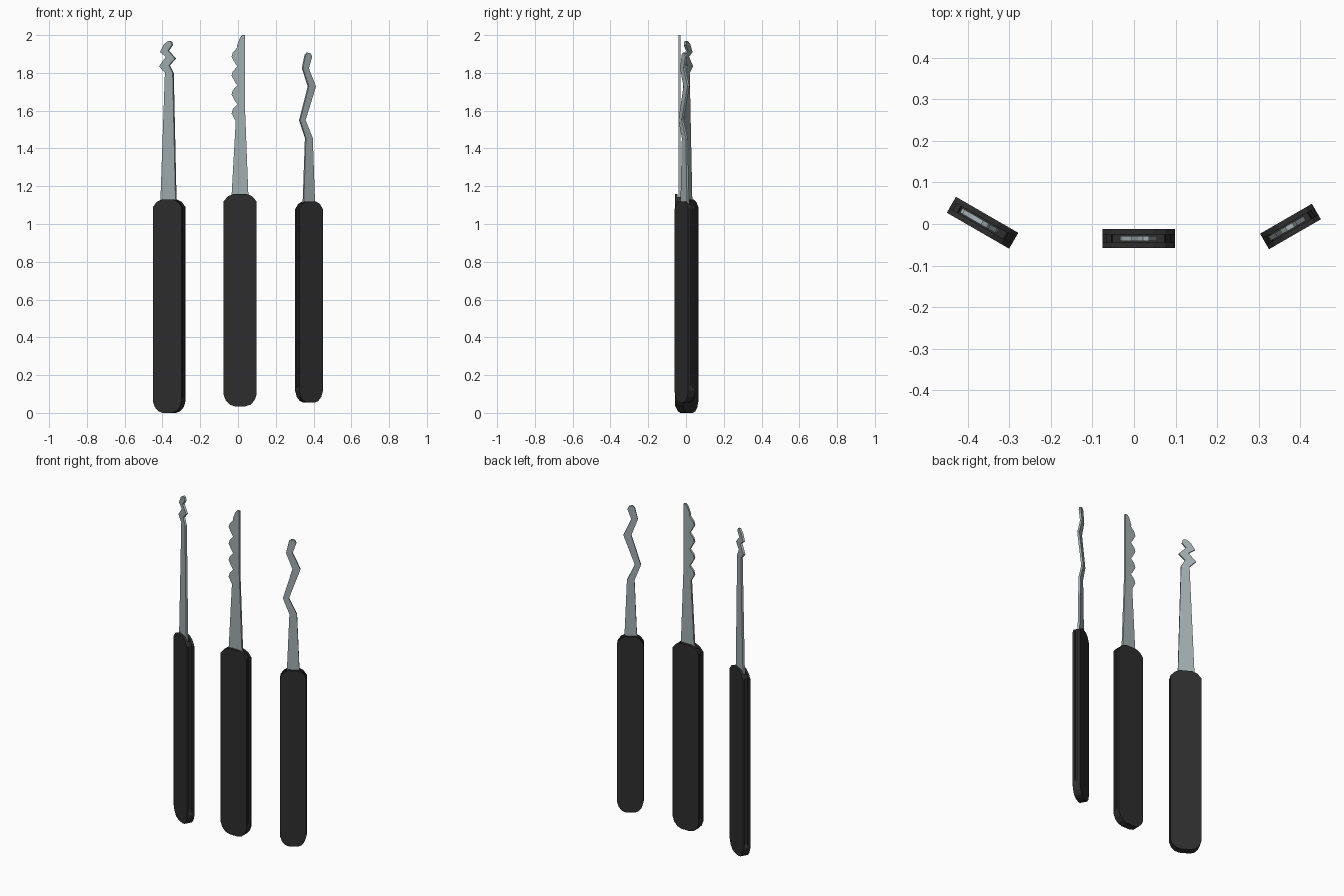
import bpy, bmesh, math
from mathutils import Matrix, Vector

if "Cube" in bpy.data.objects:
    bpy.data.objects.remove(bpy.data.objects["Cube"])


def material(name, rgb):
    m = bpy.data.materials.new(name)
    m.diffuse_color = (*rgb, 1)
    m.use_nodes = True
    m.node_tree.nodes["Principled BSDF"].inputs["Base Color"].default_value = m.diffuse_color
    return m


BLACK = material("black_rubber", (0.027, 0.027, 0.027))
STEEL = material("brushed_steel", (0.36, 0.42, 0.44))


def plate(name, outline, y0, y1, mat, place):
    """Extrude an x/z outline from depth y0 to y1."""
    bm = bmesh.new()
    face = bm.faces.new([bm.verts.new((x, y0, z)) for x, z in outline])
    ext = bmesh.ops.extrude_face_region(bm, geom=[face])
    moved = [v for v in ext["geom"] if isinstance(v, bmesh.types.BMVert)]
    bmesh.ops.translate(bm, verts=moved, vec=(0, y1 - y0, 0))
    bmesh.ops.recalc_face_normals(bm, faces=bm.faces)
    me = bpy.data.meshes.new(name)
    bm.to_mesh(me)
    bm.free()
    me.materials.append(mat)
    ob = bpy.data.objects.new(name, me)
    ob.matrix_world = place
    bpy.context.collection.objects.link(ob)
    return ob


def mirrored(half):
    """Close a right-hand half outline (bottom to top) with its mirror."""
    return half + [(-x, z) for x, z in reversed(half)]


def pick(name, centre, angle, width, thick, z0, z1, blade):
    place = Matrix.Translation(Vector((*centre, 0))) @ Matrix.Rotation(math.radians(angle), 4, "Z")
    w, t, slot = width / 2, thick / 2, thick * 0.2
    bottom = [(w * 0.33, z0), (w * 0.62, z0 + 0.008), (w * 0.87, z0 + 0.03), (w, z0 + 0.06)]

    # two outer grip scales
    scale = mirrored(bottom + [(w, z1 - 0.04), (w * 0.75, z1 - 0.014), (w * 0.4, z1)])
    plate(name + "_grip_front", scale, -t, -slot, BLACK, place)
    plate(name + "_grip_back", scale, slot, t, BLACK, place)

    # core, inset along the sides to leave grooves, open on top for the blade
    g = w - 0.009
    core = mirrored(bottom + [(w, z0 + 0.07), (g, z0 + 0.09), (g, z1 - 0.04),
                              (w * 0.75, z1 - 0.016), (w * 0.72, z1 - 0.045)])
    plate(name + "_grip_core", core, -slot, slot, BLACK, place)

    # flat blade, outline read as front-view x/z, widened by the turn
    c = math.cos(math.radians(angle))
    outline = [((x - centre[0]) / c, z) for x, z in blade]
    lo, hi = outline[0][0], outline[-1][0]
    outline = [(lo, z1 - 0.05)] + outline + [(hi, z1 - 0.05)]
    plate(name + "_blade", outline, -0.006, 0.006, STEEL, place)


# left pick: short double-wave tip
pick("left_pick", (-0.364, 0.003), -30, 0.173, 0.044, 0.0, 1.13, [
    (-0.408, 1.12), (-0.384, 1.80), (-0.415, 1.835), (-0.379, 1.885), (-0.41, 1.91),
    (-0.389, 1.952), (-0.365, 1.97), (-0.352, 1.966), (-0.347, 1.947), (-0.368, 1.918),
    (-0.331, 1.876), (-0.363, 1.84), (-0.343, 1.80), (-0.328, 1.12)])

# middle pick: row of saw teeth, valley then tooth going up
teeth = []
for i in range(4):
    z = 1.585 + i * 0.1
    teeth += [(-0.012, z - 0.04), (-0.034, z), (-0.028, z + 0.022), (-0.003, z + 0.05)]
pick("middle_pick", (0.011, -0.035), 0, 0.174, 0.046, 0.035, 1.16,
     [(-0.034, 1.15)] + teeth + [(-0.006, 1.945), (0.01, 1.985), (0.022, 2.0), (0.036, 2.0),
                                 (0.036, 1.64), (0.055, 1.15)])

# right pick: long zigzag
pick("right_pick", (0.376, -0.006), 30, 0.144, 0.043, 0.055, 1.12, [
    (0.345, 1.11), (0.357, 1.455), (0.326, 1.55), (0.372, 1.728), (0.341, 1.825),
    (0.355, 1.895), (0.366, 1.907), (0.383, 1.903), (0.39, 1.885), (0.372, 1.825),
    (0.41, 1.728), (0.355, 1.55), (0.393, 1.455), (0.405, 1.11)])
